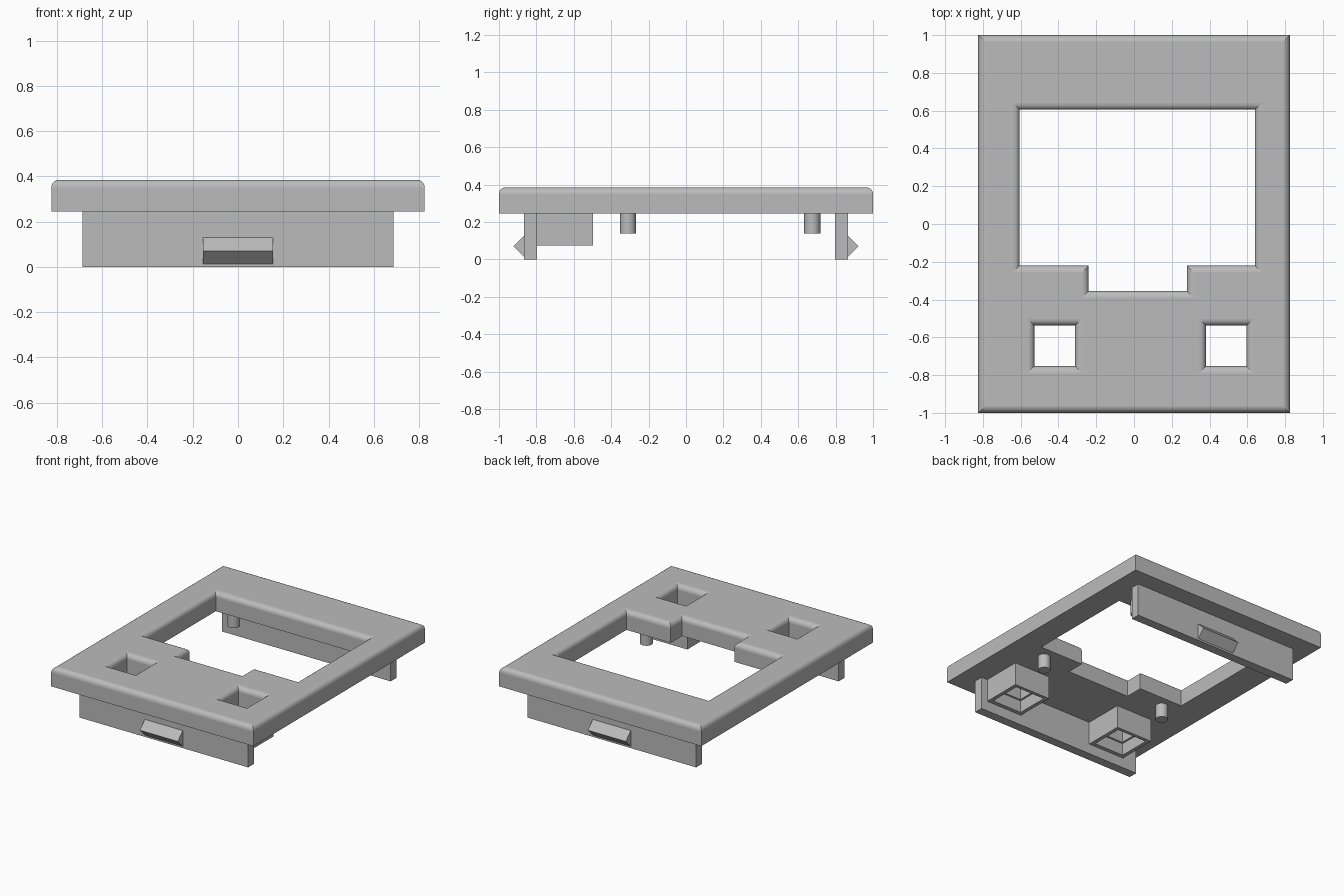
import bpy
import bmesh
import math

cube = bpy.data.objects.get("Cube")
if cube:
    bpy.data.objects.remove(cube, do_unlink=True)

# Single matte grey plastic
grey = bpy.data.materials.new("grey_plastic")
grey.use_nodes = True
grey.diffuse_color = (0.5, 0.5, 0.5, 1)
grey.node_tree.nodes["Principled BSDF"].inputs["Base Color"].default_value = (0.5, 0.5, 0.5, 1)

TOP, UNDER = 0.385, 0.245


def finish(name, bm):
    bmesh.ops.recalc_face_normals(bm, faces=bm.faces)
    mesh = bpy.data.meshes.new(name)
    bm.to_mesh(mesh)
    bm.free()
    mesh.materials.append(grey)
    obj = bpy.data.objects.new(name, mesh)
    bpy.context.collection.objects.link(obj)
    return obj


def rect(x0, x1, y0, y1):
    return [(x0, y0), (x1, y0), (x1, y1), (x0, y1)]


def square(cx, cy, half):
    return rect(cx - half, cx + half, cy - half, cy + half)


def inset(loop, d):
    """Move a right-angled loop to its left by d, with mitred corners."""
    result = []
    for i, (x, y) in enumerate(loop):
        px, py = loop[i - 1]
        nx, ny = loop[(i + 1) % len(loop)]
        shift_x = shift_y = 0
        for dx, dy in ((x - px, y - py), (nx - x, ny - y)):
            length = math.hypot(dx, dy)
            shift_x -= dy / length * d
            shift_y += dx / length * d
        result.append((x + shift_x, y + shift_y))
    return result


def slab(name, outer, holes, z0, z1, radius=0, steps=6):
    """Flat slab with holes; top edges rounded by radius."""
    bm = bmesh.new()
    rows = [(0, z0), (0, z1 - radius)]
    if radius:
        for k in range(1, steps + 1):
            a = k / steps * math.pi / 2
            rows.append((radius * (1 - math.cos(a)), z1 - radius * (1 - math.sin(a))))
    caps = ([], [])
    for loop in [outer] + [hole[::-1] for hole in holes]:
        rings = [[bm.verts.new((x, y, z)) for x, y in inset(loop, d)] for d, z in rows]
        n = len(loop)
        for r in range(len(rings) - 1):
            low, high = rings[r], rings[r + 1]
            for i in range(n):
                j = (i + 1) % n
                face = bm.faces.new((low[i], low[j], high[j], high[i]))
                face.smooth = r > 0
            for i in range(n):
                bm.edges.get((low[i], high[i])).smooth = False
        for cap, ring in zip(caps, (rings[0], rings[-1])):
            cap += [bm.edges.get((ring[i], ring[i - 1])) for i in range(n)]
    for cap in caps:
        bmesh.ops.triangle_fill(bm, edges=cap, use_beauty=True)
    return finish(name, bm)


def prism(name, profile, x0, x1):
    """Extrude a (y, z) profile along x."""
    bm = bmesh.new()
    face = bm.faces.new([bm.verts.new((x0, y, z)) for y, z in profile])
    moved = bmesh.ops.extrude_face_region(bm, geom=[face])["geom"]
    bmesh.ops.translate(bm, vec=(x1 - x0, 0, 0),
                        verts=[v for v in moved if isinstance(v, bmesh.types.BMVert)])
    return finish(name, bm)


# Cover plate with notched window and two square button openings
window = [(-0.605, -0.22), (-0.24, -0.22), (-0.24, -0.355), (0.28, -0.355),
          (0.28, -0.22), (0.64, -0.22), (0.64, 0.605), (-0.605, 0.605)]
buttons = {"right": (-0.42, -0.645), "left": (0.488, -0.645)}
openings = [square(x, y, 0.108) for x, y in buttons.values()]
slab("cover_plate", rect(-0.825, 0.825, -1, 1), [window] + openings, UNDER, TOP, 0.035)

# Button guides under the openings, wider at the mouth
for side, (x, y) in buttons.items():
    shell = square(x, y - 0.003, 0.15)
    slab(side + "_guide_neck", shell, [square(x, y, 0.108)], 0.165, UNDER)
    slab(side + "_guide_mouth", shell, [square(x, y, 0.122)], 0.075, 0.165)

# Mounting rails with snap wedges
for end, s in (("front", -1), ("back", 1)):
    prism(end + "_rail", [(s * 0.797, 0), (s * 0.865, 0), (s * 0.865, UNDER), (s * 0.797, UNDER)],
          -0.688, 0.688)
    prism(end + "_snap_wedge", [(s * 0.86, 0.008), (s * 0.923, 0.071), (s * 0.86, 0.134)],
          -0.155, 0.155)

# Locating pegs
for end, y in (("front", -0.31), ("back", 0.675)):
    for side, x in (("right", -0.507), ("left", 0.54)):
        bpy.ops.mesh.primitive_cylinder_add(vertices=32, radius=0.043, depth=UNDER - 0.14,
                                            location=(x, y, (UNDER + 0.14) / 2))
        peg = bpy.context.object
        peg.name = end + "_" + side + "_peg"
        peg.data.materials.append(grey)
        bpy.ops.object.shade_smooth_by_angle()
